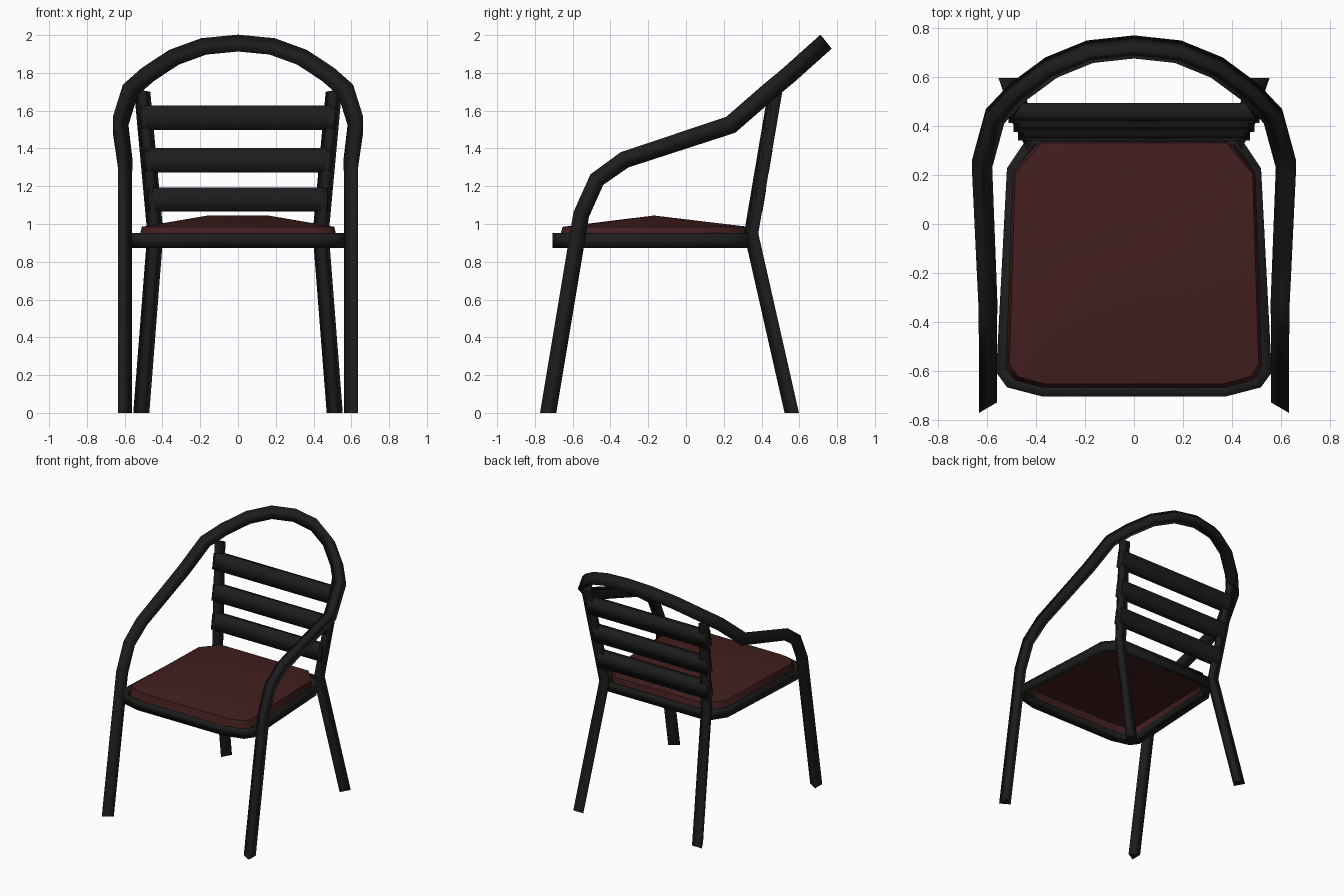
import bpy, bmesh, math
from mathutils import Vector

if "Cube" in bpy.data.objects:
    bpy.data.objects.remove(bpy.data.objects["Cube"])


def material(name, rgb):
    m = bpy.data.materials.new(name)
    m.diffuse_color = (*rgb, 1)
    m.use_nodes = True
    m.node_tree.nodes["Principled BSDF"].inputs["Base Color"].default_value = m.diffuse_color
    return m


BLACK = material("black metal", (0.012, 0.012, 0.012))
MAROON = material("maroon seat", (0.056, 0.0135, 0.0135))


def finish(bm, name, mat):
    bmesh.ops.recalc_face_normals(bm, faces=bm.faces)
    for f in bm.faces:
        f.smooth = True
    me = bpy.data.meshes.new(name)
    bm.to_mesh(me)
    bm.free()
    me.materials.append(mat)
    ob = bpy.data.objects.new(name, me)
    bpy.context.collection.objects.link(ob)
    return ob


def triangle(r):
    """Three-sided section, flat side facing the outward direction."""
    return [(-r * math.cos(a), r * math.sin(a)) for a in (0, math.tau / 3, 2 * math.tau / 3)]


def sweep(name, pts, section, outward, closed=False, ends=(None, None), scales=None):
    """Mitred sweep of a section along a path; ends are optional cut-plane normals."""
    pts = [Vector(p) for p in pts]
    n = len(pts)
    seg = [(pts[(i + 1) % n] - pts[i]).normalized() for i in range(n if closed else n - 1)]
    d = seg[0]
    u = Vector(outward)
    u = (u - d * u.dot(d)).normalized()
    v = d.cross(u)
    ring = [pts[0] + u * a + v * b for a, b in section]
    bm = bmesh.new()
    rings = []
    for i in range(n):
        if closed:
            normal = seg[i - 1] + seg[i]
        elif i == 0:
            normal = Vector(ends[0] or seg[0])
        elif i == n - 1:
            normal = Vector(ends[1] or seg[-1])
        else:
            normal = seg[i - 1] + seg[i]
        d = seg[max(i - 1, 0)] if i else seg[0]
        ring = [p + d * ((pts[i] - p).dot(normal) / d.dot(normal)) for p in ring]
        s = scales[i] if scales else 1
        rings.append([bm.verts.new(pts[i] + (p - pts[i]) * s) for p in ring])
    k = len(section)
    for i in range(n if closed else n - 1):
        a, b = rings[i], rings[(i + 1) % n]
        for j in range(k):
            bm.faces.new((a[j], a[(j + 1) % k], b[(j + 1) % k], b[j]))
    if not closed:
        for r in (rings[0], rings[-1]):
            for e in bm.faces.new(r).edges:
                e.smooth = False
    return finish(bm, name, BLACK)


def mirrored(half):
    """Continue a path that stops at the middle with its mirror image."""
    return half + [(-x, y, z) for x, y, z in reversed(half) if x > 0]


UP = (0, 0, 1)

# front legs, arms and top hoop in one bent tube, slightly thicker in the hoop
hoop = [(0.61, -0.73, 0), (0.61, -0.555, 1.05), (0.61, -0.472, 1.235), (0.61, -0.325, 1.34),
        (0.635, 0.235, 1.525), (0.582, 0.43, 1.695), (0.488, 0.53, 1.778), (0.347, 0.634, 1.871),
        (0.185, 0.70, 1.93), (0, 0.72, 1.948)]
thick = [1, 1, 1, 1.05] + [1.12] * 11 + [1.05, 1, 1, 1]
sweep("arm_hoop_and_front_legs", mirrored(hoop), triangle(0.049), (1, 0, 0),
      ends=(UP, UP), scales=thick)

# back legs
for side, label in ((1, "right"), (-1, "left")):
    path = [(0.512 * side, 0.572, 0), (0.438 * side, 0.357, 0.95), (0.507 * side, 0.484, 1.70)]
    sweep("back_leg_" + label, path, triangle(0.049), (0, 1, 0), ends=(UP, None))

# backrest slats, tilted with the back legs
box = [(-0.032, -0.06), (0.032, -0.06), (0.032, 0.06), (-0.032, 0.06)]
for i, z in enumerate((1.130, 1.337, 1.562)):
    t = (z - 0.95) / 0.78
    x, y = 0.458 + 0.07 * t, 0.354 + 0.127 * t
    sweep(f"back_slat_{i + 1}", [(-x, y, z), (x, y, z)], box, (0, 1, -0.167))

# seat frame loop
edge = [(0.37, -0.683), (0.505, -0.648), (0.54, -0.60), (0.497, 0.22), (0.42, 0.335)]
loop = edge + [(-x, y) for x, y in reversed(edge)]
sweep("seat_frame", [(x, y, 0.912) for x, y in loop], triangle(0.046), (1, 0.05, 0), closed=True)

# seat: short skirt reaching into the frame and a shallow dome with a central ridge
rim = [(0.37, -0.66), (0.48, -0.63), (0.515, -0.58), (0.49, 0.21), (0.38, 0.335)]
rim += [(-x, y) for x, y in reversed(rim)]
bm = bmesh.new()
low = [bm.verts.new((x * 1.015, y * 1.015, 0.925)) for x, y in rim]
high = [bm.verts.new((x * 0.99, y * 0.99, 0.985)) for x, y in rim]
ridge = {s: bm.verts.new((0.16 * s, -0.17, 1.045)) for s in (1, -1)}
n = len(rim)
for i in range(n):
    j = (i + 1) % n
    bm.faces.new((low[i], low[j], high[j], high[i]))
    si, sj = (1 if rim[m][0] > 0 else -1 for m in (i, j))
    if si == sj:
        bm.faces.new((high[i], high[j], ridge[si]))
    else:
        bm.faces.new((high[i], high[j], ridge[sj], ridge[si]))
    bm.edges.get((high[i], high[j])).smooth = False
seat = finish(bm, "seat", MAROON)
